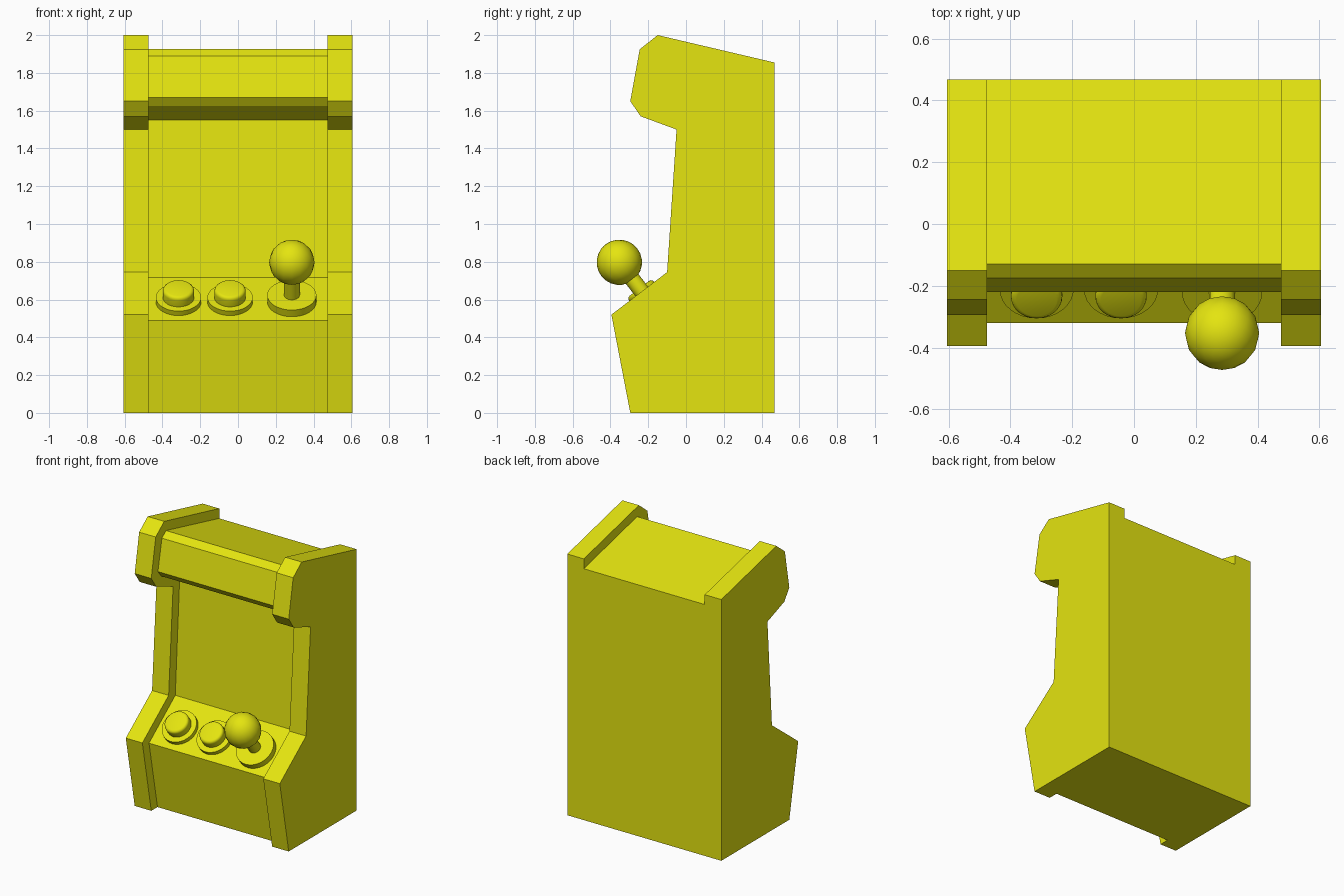
import bpy, bmesh, math
from mathutils import Matrix, Vector

if "Cube" in bpy.data.objects:
    bpy.data.objects.remove(bpy.data.objects["Cube"])

yellow = bpy.data.materials.new("cabinet_yellow")
yellow.diffuse_color = (0.78, 0.78, 0.005, 1)
yellow.use_nodes = True
yellow.node_tree.nodes["Principled BSDF"].inputs["Base Color"].default_value = yellow.diffuse_color


def finish(name, bm, smooth=False):
    bmesh.ops.recalc_face_normals(bm, faces=bm.faces)
    me = bpy.data.meshes.new(name)
    bm.to_mesh(me)
    bm.free()
    me.materials.append(yellow)
    ob = bpy.data.objects.new(name, me)
    bpy.context.collection.objects.link(ob)
    if smooth:
        bpy.ops.object.select_all(action='DESELECT')
        ob.select_set(True)
        bpy.context.view_layer.objects.active = ob
        bpy.ops.object.shade_smooth_by_angle(angle=math.radians(35))
    return ob


def extrude_profile(name, pts, x0, x1):
    """Extrude a (y, z) outline along x."""
    bm = bmesh.new()
    face = bm.faces.new([bm.verts.new((x0, y, z)) for y, z in pts])
    ext = bmesh.ops.extrude_face_region(bm, geom=[face])
    moved = [v for v in ext["geom"] if isinstance(v, bmesh.types.BMVert)]
    bmesh.ops.translate(bm, vec=(x1 - x0, 0, 0), verts=moved)
    return finish(name, bm)


# Side panels, mirrored
side = [(-0.295, 0), (-0.395, 0.52), (-0.10, 0.745), (-0.05, 1.50), (-0.24, 1.57),
        (-0.295, 1.65), (-0.245, 1.925), (-0.15, 2.0), (0.468, 1.855), (0.468, 0)]
panel = extrude_profile("side_panel", side, 0.475, 0.605)
panel.modifiers.new("mirror", 'MIRROR')

# Inset body: base, control deck, screen, overhang and roof
body = [(-0.225, 0), (-0.32, 0.49), (-0.025, 0.717), (0.025, 1.55), (-0.185, 1.625),
        (-0.22, 1.67), (-0.175, 1.89), (-0.13, 1.927), (0.468, 1.785), (0.468, 0)]
extrude_profile("cabinet_body", body, -0.475, 0.475)

# Controls stand along the normal of the sloped deck
TILT = math.atan2(0.227, 0.295)


def deck(x, h=0):
    """Matrix placing an upright part on the deck at height h above it."""
    return (Matrix.Translation((x, -0.192, 0.588)) @ Matrix.Rotation(TILT, 4, 'X')
            @ Matrix.Translation((0, 0, h)))


def disc(name, x, h0, h1, r, bevel=0.0, sides=32):
    bm = bmesh.new()
    bmesh.ops.create_cone(bm, cap_ends=True, segments=sides, radius1=r, radius2=r, depth=h1 - h0)
    if bevel:
        top = [e for e in bm.edges if all(v.co.z > 0 for v in e.verts)]
        bmesh.ops.bevel(bm, geom=top, offset=bevel, segments=3, profile=0.5, affect='EDGES')
    bmesh.ops.transform(bm, matrix=deck(x, (h0 + h1) / 2), verts=bm.verts)
    return finish(name, bm, True)


# Push buttons
for i, x in enumerate((-0.315, -0.042)):
    disc(f"button_ring_{i}", x, -0.01, 0.03, 0.12)
    disc(f"button_cap_{i}", x, 0.02, 0.09, 0.083, bevel=0.018)

# Joystick
disc("joystick_base", 0.285, -0.01, 0.045, 0.13)
disc("joystick_shaft", 0.285, 0.03, 0.2, 0.042, sides=16)
bm = bmesh.new()
bmesh.ops.create_uvsphere(bm, u_segments=16, v_segments=12, radius=0.12)
bmesh.ops.transform(bm, matrix=deck(0.285, 0.264), verts=bm.verts)
finish("joystick_ball", bm, True)
